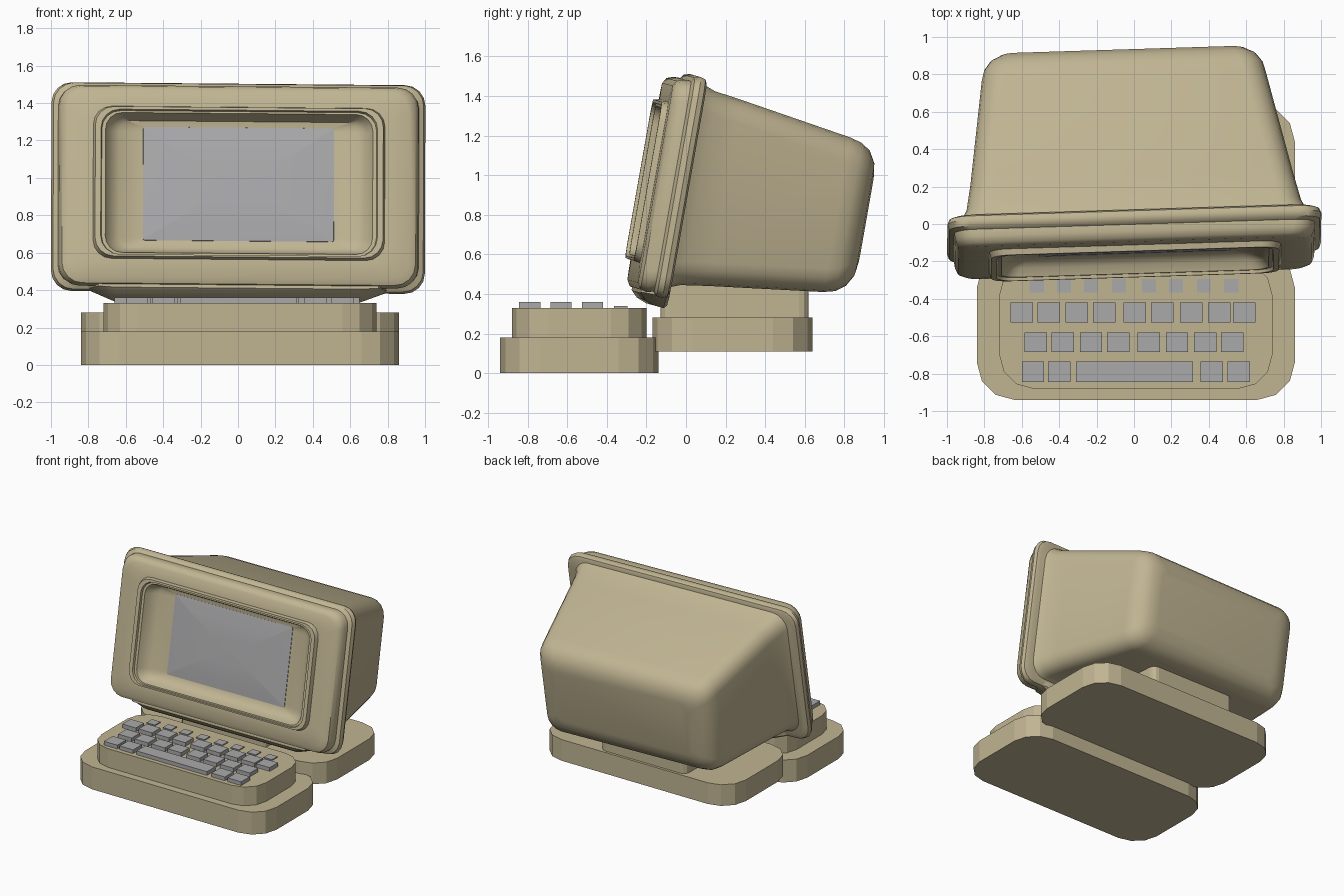
import bpy, bmesh
from math import cos, sin, pi, radians
from mathutils import Matrix, Euler

cube = bpy.data.objects.get("Cube")
if cube:
    bpy.data.objects.remove(cube, do_unlink=True)


def material(name, rgb):
    m = bpy.data.materials.new(name)
    m.use_nodes = True
    m.diffuse_color = (*rgb, 1)
    bsdf = m.node_tree.nodes["Principled BSDF"]
    bsdf.inputs["Base Color"].default_value = (*rgb, 1)
    bsdf.inputs["Roughness"].default_value = 0.7
    return m


BEIGE = material("beige plastic", (0.53, 0.46, 0.29))
GREY = material("grey", (0.40, 0.40, 0.41))

# The monitor leans back and is turned slightly on its stand
MONITOR = (Matrix.Translation((0, -0.03, 0.92))
           @ Euler((radians(-10), radians(0.5), radians(1.8))).to_matrix().to_4x4())
# Turns an outline in x, y with height z into one in x, z with depth y
FACE = Matrix(((1, 0, 0, 0), (0, 0, 1, 0), (0, 1, 0, 0), (0, 0, 0, 1)))


def rounded_rect(x0, x1, y0, y1, r, seg=3):
    """Outline of a rectangle with rounded corners, counter-clockwise."""
    centres = [(x1 - r, y1 - r), (x0 + r, y1 - r), (x0 + r, y0 + r), (x1 - r, y0 + r)]
    pts = []
    for q, (cx, cy) in enumerate(centres):
        for i in range(seg + 1):
            a = (q + i / seg) * pi / 2
            pts.append((cx + r * cos(a), cy + r * sin(a)))
    return pts


def loft(name, sections, mat, matrix=Matrix(), smooth=True, cap_start=True):
    """Skin a list of (outline, depth) sections and cap the ends."""
    bm = bmesh.new()
    rings = [[bm.verts.new((x, y, d)) for x, y in pts] for pts, d in sections]
    n = len(rings[0])
    for a, b in zip(rings, rings[1:]):
        for i in range(n):
            j = (i + 1) % n
            bm.faces.new((a[i], a[j], b[j], b[i]))
    if cap_start:
        bm.faces.new(rings[0][::-1])
    bm.faces.new(rings[-1])
    bmesh.ops.transform(bm, matrix=matrix, verts=bm.verts)
    bmesh.ops.recalc_face_normals(bm, faces=bm.faces)
    mesh = bpy.data.meshes.new(name)
    bm.to_mesh(mesh)
    bm.free()
    mesh.materials.append(mat)
    obj = bpy.data.objects.new(name, mesh)
    bpy.context.collection.objects.link(obj)
    if smooth:
        bpy.ops.object.select_all(action="DESELECT")
        obj.select_set(True)
        bpy.context.view_layer.objects.active = obj
        bpy.ops.object.shade_smooth_by_angle(angle=radians(40))
    return obj


def slab(name, x0, x1, y0, y1, z0, z1, r):
    pts = rounded_rect(x0, x1, y0, y1, r)
    return loft(name, [(pts, z0), (pts, z1)], BEIGE, smooth=False)


# Keyboard and stand
slab("keyboard_base", -0.84, 0.86, -0.94, -0.14, 0, 0.18, 0.2)
slab("keyboard_deck", -0.72, 0.74, -0.88, -0.20, 0.18, 0.33, 0.18)
slab("stand_base", -0.84, 0.86, -0.17, 0.64, 0.11, 0.28, 0.2)
slab("stand_block", -0.43, 0.33, -0.13, 0.62, 0.28, 0.45, 0.05)


# Keys: row centre y, depth, top height, key width, key centres
def key(name, x, y, w, d, top):
    pts = [(x + w / 2, y + d / 2), (x - w / 2, y + d / 2),
           (x - w / 2, y - d / 2), (x + w / 2, y - d / 2)]
    loft(name, [(pts, 0.32), (pts, top)], GREY, smooth=False)


rows = [
    (-0.33, 0.07, 0.338, 0.075, (-0.52, -0.375, -0.23, -0.08, 0.08, 0.225, 0.375, 0.52)),
    (-0.473, 0.105, 0.36, 0.12,
     (-0.6, -0.455, -0.305, -0.16, 0.005, 0.15, 0.305, 0.455, 0.59)),
    (-0.632, 0.105, 0.36, 0.12, (-0.525, -0.38, -0.23, -0.085, 0.08, 0.23, 0.38, 0.525)),
    (-0.79, 0.11, 0.36, 0.12, (-0.54, -0.4, 0.415, 0.56)),
]
for r, (y, depth, top, width, xs) in enumerate(rows):
    for c, x in enumerate(xs):
        key(f"key_{r + 1}_{c + 1}", x, y, width, depth, top)
key("space_bar", 0.003, -0.79, 0.625, 0.11, 0.36)


# Monitor sections: half width, bottom, top, corner radius, depth, sideways shift
def sections(rows):
    return [(rounded_rect(s - hw, s + hw, lo, hi, r, 4), d) for hw, lo, hi, r, d, s in rows]


# Tapering rear housing with a rounded back
loft("monitor_housing", sections([
    (0.94, -0.51, 0.56, 0.12, -0.03, 0),
    (0.915, -0.48, 0.545, 0.12, 0.02, 0),
    (0.895, -0.465, 0.53, 0.12, 0.06, 0),
    (0.865, -0.445, 0.51, 0.12, 0.20, -0.005),
    (0.76, -0.375, 0.418, 0.12, 0.78, -0.03),
    (0.745, -0.36, 0.402, 0.12, 0.84, -0.03),
    (0.71, -0.325, 0.37, 0.11, 0.89, -0.03),
    (0.65, -0.265, 0.31, 0.08, 0.925, -0.03),
    (0.58, -0.2, 0.25, 0.06, 0.935, -0.03),
]), BEIGE, MONITOR @ FACE)

# Bezel: rear lip, pillowed front, raised ring, recess and screen surround
loft("monitor_bezel", sections([
    (0.965, -0.51, 0.56, 0.10, 0.01, 0),
    (0.99, -0.535, 0.58, 0.11, 0.0, 0),
    (1.0, -0.545, 0.588, 0.11, -0.025, 0),
    (0.99, -0.54, 0.58, 0.11, -0.055, 0),
    (0.965, -0.52, 0.56, 0.11, -0.07, 0),
    (0.96, -0.53, 0.56, 0.11, -0.105, 0),
    (0.945, -0.52, 0.548, 0.11, -0.14, 0),
    (0.91, -0.49, 0.52, 0.10, -0.157, 0),
    (0.78, -0.39, 0.437, 0.10, -0.160, 0),
    (0.77, -0.382, 0.43, 0.10, -0.192, 0),
    (0.74, -0.372, 0.415, 0.10, -0.192, 0),
    (0.735, -0.37, 0.41, 0.10, -0.175, 0),
    (0.715, -0.36, 0.40, 0.09, -0.175, 0),
    (0.69, -0.345, 0.385, 0.08, -0.13, 0),
    (0.64, -0.32, 0.37, 0.06, -0.095, 0),
    (0.50, -0.27, 0.33, 0.02, -0.08, 0),
]), BEIGE, MONITOR @ FACE)

# Slightly bulging screen
loft("screen", sections([
    (0.512, -0.278, 0.341, 0.01, -0.078, 0),
    (0.51, -0.276, 0.339, 0.01, -0.084, 0),
    (0.38, -0.19, 0.25, 0.01, -0.094, 0),
    (0.2, -0.08, 0.14, 0.01, -0.099, 0),
]), GREY, MONITOR @ FACE)


# Chin under the bezel
def chin_outline(drop, inset):
    return [(0.80 - inset, -0.50), (-0.80 + inset, -0.50), (-0.80 + inset, -0.535),
            (-0.66, -0.57 - drop), (0.64, -0.57 - drop), (0.80 - inset, -0.535)]


loft("bezel_chin", [
    (chin_outline(0.01, 0.03), 0.015), (chin_outline(0.025, 0), 0.0),
    (chin_outline(0.02, 0), -0.05), (chin_outline(0.0, 0.03), -0.10),
    (chin_outline(-0.03, 0.05), -0.13),
], BEIGE, MONITOR @ FACE)
